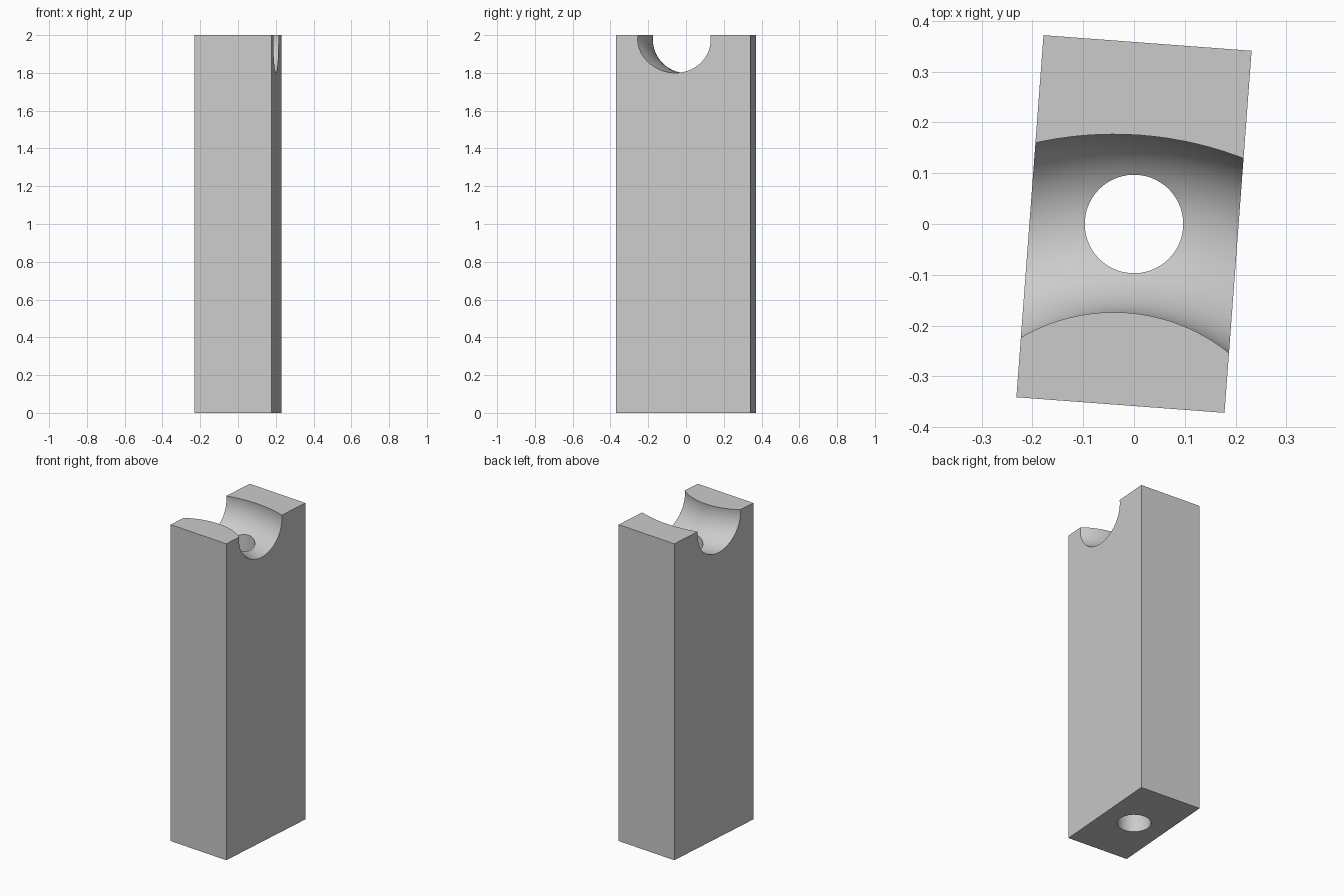
import bpy
from math import radians
from mathutils import Matrix

cube = bpy.data.objects.get("Cube")
if cube:
    bpy.data.objects.remove(cube, do_unlink=True)

WIDTH, DEPTH, HEIGHT = 0.411, 0.715, 2.0
HOLE_RADIUS = 0.097
BEND_RADIUS, GROOVE_RADIUS = 0.537, 0.177
TURN = Matrix.Rotation(radians(-4.28), 4, 'Z')

grey = bpy.data.materials.new("plain grey")
grey.use_nodes = True
colour = (0.6, 0.6, 0.6, 1)
grey.diffuse_color = colour
grey.node_tree.nodes["Principled BSDF"].inputs["Base Color"].default_value = colour


def finish(name):
    """Name the new primitive and bake its transform into the mesh."""
    obj = bpy.context.object
    obj.name = name
    bpy.ops.object.transform_apply(location=True, rotation=True, scale=True)
    obj.data.materials.append(grey)
    return obj


def cut(target, cutter):
    """Subtract the cutter from the target, then remove the cutter."""
    cutter.hide_render = True
    mod = target.modifiers.new("cut", 'BOOLEAN')
    mod.operation = 'DIFFERENCE'
    mod.solver = 'EXACT'
    mod.object = cutter
    bpy.ops.object.select_all(action='DESELECT')
    target.select_set(True)
    bpy.context.view_layer.objects.active = target
    bpy.ops.object.modifier_apply(modifier=mod.name)
    bpy.data.objects.remove(cutter, do_unlink=True)


# Tall rectangular block
bpy.ops.mesh.primitive_cube_add(size=1, location=(0, 0, HEIGHT / 2))
bpy.context.object.scale = (WIDTH, DEPTH, HEIGHT)
block = finish("support_block")

# Curved groove across the top, a section of a ring
bpy.ops.mesh.primitive_torus_add(
    location=(0, -BEND_RADIUS, HEIGHT - 0.023),
    major_segments=160, minor_segments=64,
    major_radius=BEND_RADIUS, minor_radius=GROOVE_RADIUS)
cut(block, finish("groove_cutter"))

# Vertical bolt hole through the whole block
bpy.ops.mesh.primitive_cylinder_add(
    vertices=64, radius=HOLE_RADIUS, depth=HEIGHT * 1.5, location=(0, 0, HEIGHT / 2))
cut(block, finish("hole_cutter"))

# Smooth groove and hole, crisp block edges, slight turn about the vertical
bpy.ops.object.shade_smooth_by_angle(angle=radians(30))
block.data.transform(TURN)
